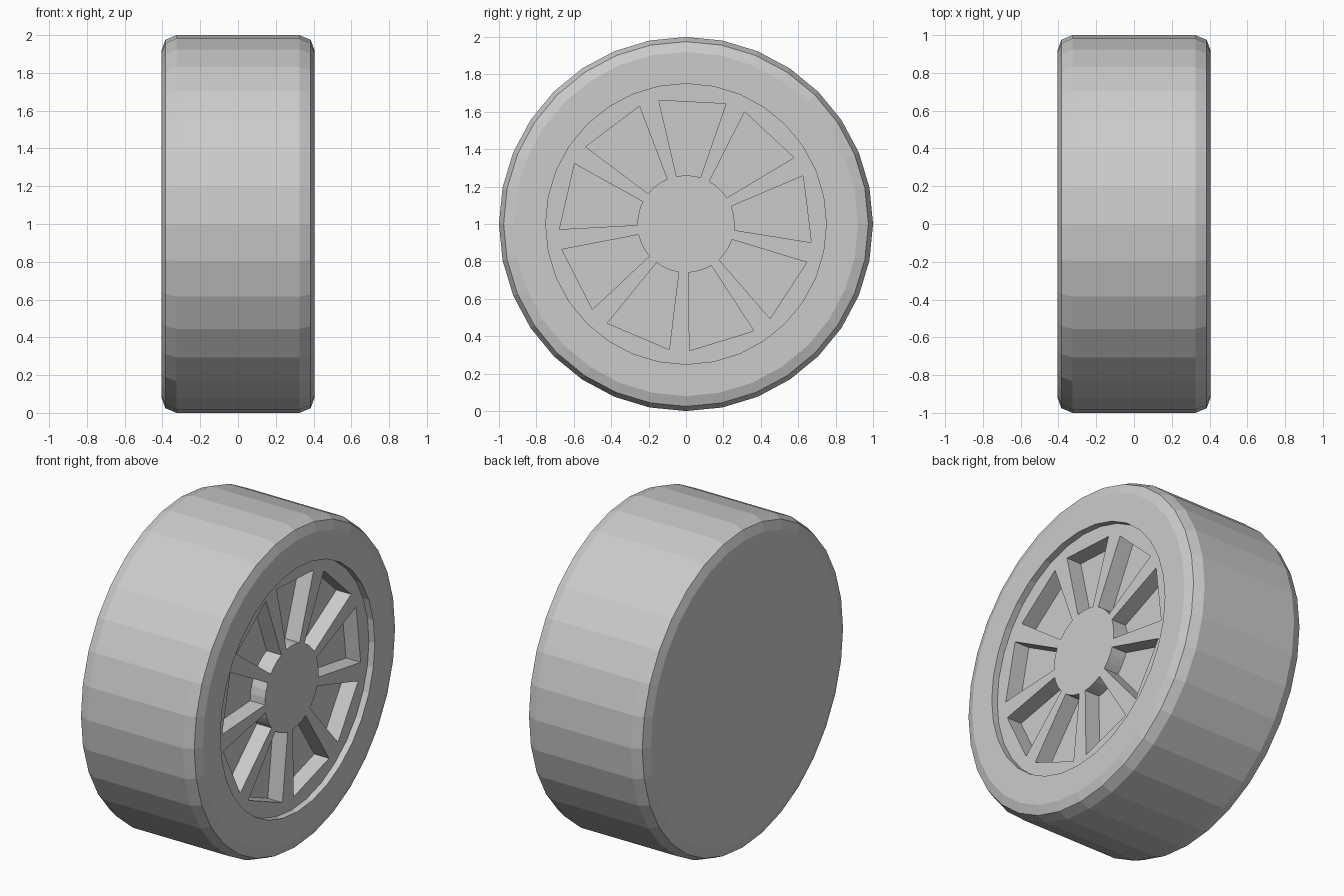
import bpy, bmesh
from math import sin, cos, radians, pi
from mathutils import Matrix, Vector

SEGMENTS = 32
SPOKES = 9
HALF_WIDTH = 0.405
RECESS = 0.04      # wheel face set back from the tyre wall
POCKET = 0.10      # depth of the openings between spokes

cube = bpy.data.objects.get("Cube")
if cube:
    bpy.data.objects.remove(cube)

grey = bpy.data.materials.new("plain_grey")
grey.use_nodes = True
colour = (0.6, 0.6, 0.6, 1)
grey.diffuse_color = colour
grey.node_tree.nodes["Principled BSDF"].inputs["Base Color"].default_value = colour


def make_object(name, bm):
    bmesh.ops.recalc_face_normals(bm, faces=bm.faces)
    mesh = bpy.data.meshes.new(name)
    bm.to_mesh(mesh)
    bm.free()
    mesh.materials.append(grey)
    obj = bpy.data.objects.new(name, mesh)
    bpy.context.collection.objects.link(obj)
    return obj


def wheel_point(x, radius, angle):
    """Point at a clockwise angle from the top of the wheel."""
    return Vector((x, radius * sin(angle), 1 + radius * cos(angle)))


def lathe(name, profile):
    """Rings of (x, radius) joined by quads and capped at both ends."""
    bm = bmesh.new()
    rings = [[bm.verts.new(wheel_point(x, r, 2 * pi * i / SEGMENTS))
              for i in range(SEGMENTS)] for x, r in profile]
    for a, b in zip(rings, rings[1:]):
        for i in range(SEGMENTS):
            j = (i + 1) % SEGMENTS
            bm.faces.new((a[i], a[j], b[j], b[i]))
    bm.faces.new(rings[0])
    bm.faces.new(rings[-1])
    return make_object(name, bm)


# Tyre and wheel body: rounded shoulders, flat back, recessed face
shoulder = [(HALF_WIDTH, 0.92), (0.385, 0.975), (0.325, 1.0)]
profile = [(-x, r) for x, r in shoulder] + shoulder[::-1]
profile += [(HALF_WIDTH, 0.75), (HALF_WIDTH - RECESS, 0.75)]
wheel = lathe("wheel", profile)

# Openings between the spokes: straight outer edge, rounded hub edge
bm = bmesh.new()
floor = HALF_WIDTH - RECESS - POCKET
for k in range(SPOKES):
    middle = 3 + k * 360 / SPOKES
    outline = [(0.677, -15.4), (0.677, 15.4)]
    outline += [(0.26, a) for a in (14.3, 5, -5, -14.3)]
    base = bm.faces.new([bm.verts.new(wheel_point(floor, r, radians(middle + a)))
                         for r, a in outline])
    grown = bmesh.ops.extrude_face_region(bm, geom=[base])["geom"]
    bmesh.ops.translate(bm, vec=(POCKET + 0.2, 0, 0),
                        verts=[g for g in grown if isinstance(g, bmesh.types.BMVert)])
cutter = make_object("spoke_opening_cutter", bm)
cutter.hide_render = True

cut = wheel.modifiers.new("spoke_openings", 'BOOLEAN')
cut.operation = 'DIFFERENCE'
cut.solver = 'EXACT'
cut.object = cutter
bpy.context.view_layer.objects.active = wheel
bpy.ops.object.modifier_apply(modifier=cut.name)
bpy.data.objects.remove(cutter)
